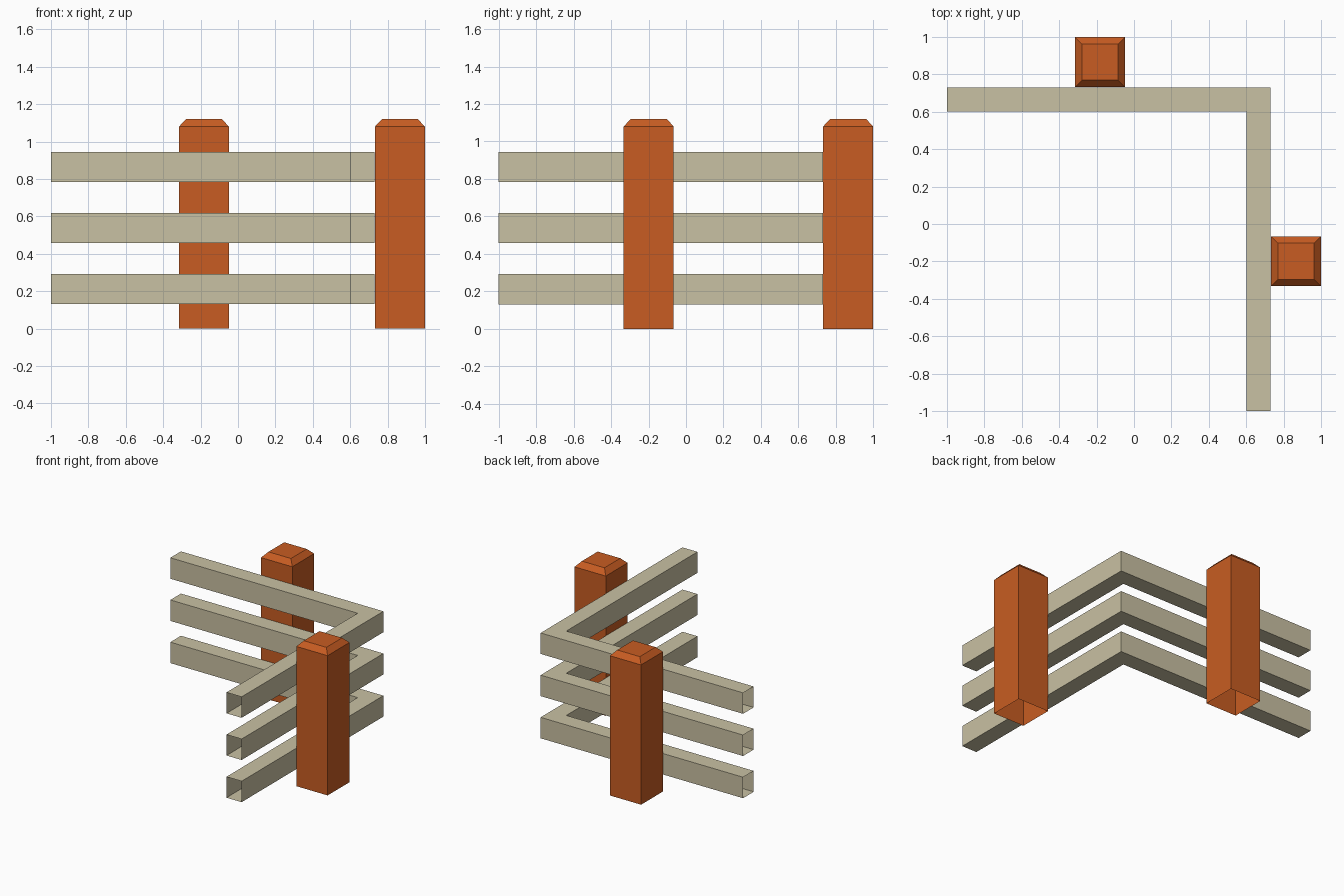
import bpy, bmesh

if "Cube" in bpy.data.objects:
    bpy.data.objects.remove(bpy.data.objects["Cube"])


def material(name, rgb):
    m = bpy.data.materials.new(name)
    m.diffuse_color = (*rgb, 1)
    m.use_nodes = True
    m.node_tree.nodes["Principled BSDF"].inputs["Base Color"].default_value = m.diffuse_color
    return m


ORANGE = material("orange_wood", (0.578, 0.108, 0.016))
BEIGE = material("beige_wood", (0.584, 0.533, 0.366))


def finish(bm, name, mat):
    bmesh.ops.recalc_face_normals(bm, faces=bm.faces)
    me = bpy.data.meshes.new(name)
    bm.to_mesh(me)
    bm.free()
    me.materials.append(mat)
    bpy.context.collection.objects.link(bpy.data.objects.new(name, me))


def post(name, cx, cy, half=0.1335, shoulder=1.08, top=1.12, inset=0.037):
    """Square post with bevelled cap and open underside."""
    bm = bmesh.new()
    rings = []
    for h, z in ((half, 0), (half, shoulder), (half - inset, top)):
        rings.append([bm.verts.new((cx + sx * h, cy + sy * h, z))
                      for sx, sy in ((-1, -1), (1, -1), (1, 1), (-1, 1))])
    for a, b in zip(rings, rings[1:]):
        for i in range(4):
            j = (i + 1) % 4
            bm.faces.new((a[i], a[j], b[j], b[i]))
    bm.faces.new(rings[-1])
    finish(bm, name, ORANGE)


def corner_rail(name, z0, z1, inner=0.602, outer=0.731):
    """L-shaped rail, hollow, open at both ends."""
    plan = ((-1, inner), (inner, inner), (inner, -1),
            (outer, -1), (outer, outer), (-1, outer))
    bm = bmesh.new()
    low = [bm.verts.new((x, y, z0)) for x, y in plan]
    high = [bm.verts.new((x, y, z1)) for x, y in plan]
    for i in (0, 1, 3, 4):                      # walls, skipping the two ends
        bm.faces.new((low[i], low[i + 1], high[i + 1], high[i]))
    for v in (low, high):                       # top and underside, two quads each
        bm.faces.new((v[0], v[1], v[4], v[5]))
        bm.faces.new((v[1], v[2], v[3], v[4]))
    # join the coplanar quads across the corner
    bmesh.ops.dissolve_edges(bm, edges=[bm.edges.get((v[1], v[4])) for v in (low, high)])
    finish(bm, name, BEIGE)


# Posts
post("back_post", -0.182, 0.8655)
post("right_post", 0.8655, -0.199)

# Rails
for label, z in (("lower", 0.131), ("middle", 0.457), ("upper", 0.783)):
    corner_rail(label + "_rail", z, z + 0.162)
